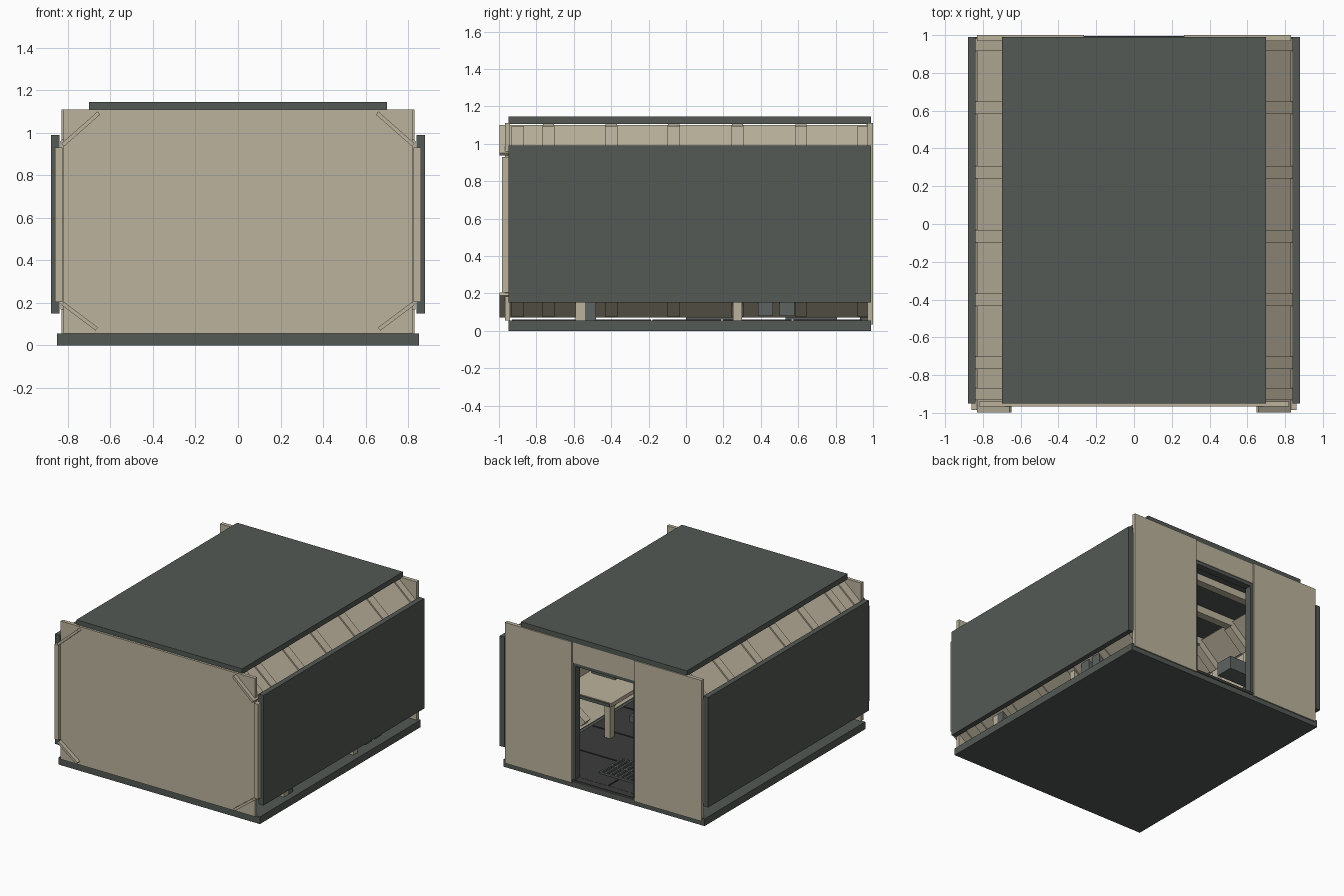
import bpy, bmesh

cube = bpy.data.objects.get("Cube")
if cube:
    bpy.data.objects.remove(cube, do_unlink=True)


def material(name, r, g, b):
    m = bpy.data.materials.new(name)
    m.use_nodes = True
    m.diffuse_color = (r, g, b, 1)
    bsdf = m.node_tree.nodes["Principled BSDF"]
    bsdf.inputs["Base Color"].default_value = (r, g, b, 1)
    bsdf.inputs["Roughness"].default_value = 0.8
    return m


BEIGE = material("warm beige", 0.50, 0.45, 0.34)
SLATE = material("dark slate", 0.088, 0.100, 0.090)
CHARCOAL = material("charcoal", 0.045, 0.045, 0.045)
GREY = material("equipment grey", 0.11, 0.125, 0.12)


def prism(name, profile, y0, y1, mat):
    """Extrude an xz outline from y0 to y1."""
    bm = bmesh.new()
    base = bm.faces.new([bm.verts.new((x, y0, z)) for x, z in profile])
    ext = bmesh.ops.extrude_face_region(bm, geom=[base])
    moved = [v for v in ext["geom"] if isinstance(v, bmesh.types.BMVert)]
    bmesh.ops.translate(bm, verts=moved, vec=(0, y1 - y0, 0))
    bmesh.ops.recalc_face_normals(bm, faces=bm.faces[:])
    mesh = bpy.data.meshes.new(name)
    bm.to_mesh(mesh)
    bm.free()
    mesh.materials.append(mat)
    ob = bpy.data.objects.new(name, mesh)
    bpy.context.collection.objects.link(ob)
    return ob


def box(name, x, y, z, mat):
    outline = [(x[0], z[0]), (x[1], z[0]), (x[1], z[1]), (x[0], z[1])]
    return prism(name, outline, y[0], y[1], mat)


def slanted(name, side, a, b, inward, y, mat):
    """Sloping plate whose outer face runs from a to b."""
    pts = [a, b, (b[0] + inward[0], b[1] + inward[1]),
           (a[0] + inward[0], a[1] + inward[1])]
    return prism(name, [(side * px, pz) for px, pz in pts], y[0], y[1], mat)


# Outer slabs
LENGTH = (-0.95, 0.99)
box("floor_slab", (-0.85, 0.85), LENGTH, (0, 0.055), SLATE)
box("roof_slab", (-0.70, 0.70), LENGTH, (1.105, 1.145), SLATE)
box("front_wall", (-0.82, 0.82), (-0.967, -0.94), (0.055, 1.11), BEIGE)

# Sides, chamfers, ribs and rear wall panels, mirrored
RIBS = [-0.90, -0.735, -0.40, -0.065, 0.275, 0.615, 0.95]
for side, label in ((1, "left"), (-1, "right")):
    def sx(a, b):
        return tuple(sorted((side * a, side * b)))

    box(label + "_side_panel", sx(0.84, 0.88), LENGTH, (0.15, 0.99), SLATE)
    box(label + "_side_liner", sx(0.825, 0.86), (-0.985, 0.96), (0.205, 0.93), BEIGE)
    slanted(label + "_top_chamfer", side, (0.83, 0.95), (0.66, 1.10),
            (-0.012, -0.014), (-0.998, 0.97), BEIGE)
    slanted(label + "_bottom_chamfer", side, (0.83, 0.19), (0.67, 0.07),
            (-0.012, 0.014), (-0.998, 0.97), BEIGE)
    for i, y in enumerate(RIBS):
        span = (y - 0.033, y + 0.033)
        n = "%s_%d" % (label, i)
        slanted("top_rib_" + n, side, (0.838, 0.957), (0.68, 1.096),
                (-0.055, -0.06), span, BEIGE)
        slanted("bottom_rib_" + n, side, (0.836, 0.184), (0.69, 0.074),
                (-0.055, 0.06), span, BEIGE)
        box("wall_rib_" + n, sx(0.80, 0.835), span, (0.17, 0.96), BEIGE)
    box(label + "_rear_panel", sx(0.265, 0.83), (0.97, 1.0), (0.035, 1.11), BEIGE)
    box(label + "_door_jamb", sx(0.245, 0.275), (0.93, 0.985), (0.055, 0.95), SLATE)

# Doorway
box("door_header", (-0.27, 0.27), (0.965, 0.99), (0.95, 1.108), BEIGE)
box("door_lintel", (-0.27, 0.27), (0.93, 0.985), (0.925, 0.955), SLATE)
box("door_sill", (-0.27, 0.27), (0.93, 0.995), (0.04, 0.06), CHARCOAL)

# Ceiling beams
for i, y in enumerate(RIBS[1:-1]):
    box("ceiling_beam_%d" % i, (-0.67, 0.67), (y - 0.03, y + 0.03), (1.05, 1.105), BEIGE)

# Floor tiles and grate
for i in range(5):
    y = -0.93 + i * 0.376
    for x in (-0.66, 0.005):
        box("floor_tile_%d" % i, (x, x + 0.655), (y, y + 0.366), (0.055, 0.061), CHARCOAL)
for i in range(9):
    x = -0.16 + i * 0.04
    box("grate_bar_%d" % i, (x - 0.007, x + 0.007), (0.54, 0.80), (0.06, 0.075), GREY)
for y in (0.54, 0.67, 0.80):
    box("grate_rail", (-0.17, 0.17), (y - 0.007, y + 0.007), (0.06, 0.075), GREY)

# Work table along the left wall
box("table_top", (0.40, 0.825), (-0.62, 0.33), (0.32, 0.35), BEIGE)
box("table_edge", (0.41, 0.82), (0.33, 0.338), (0.32, 0.345), SLATE)
for y, top in ((-0.565, 0.32), (0.275, 0.32)):
    for x in (0.43, 0.75):
        box("table_leg", (x, x + 0.05), (y - 0.025, y + 0.025), (0.055, top), BEIGE)
box("table_cabinet", (0.48, 0.80), (-0.54, -0.48), (0.055, 0.32), GREY)
box("table_console", (0.60, 0.80), (-0.45, 0.0), (0.35, 0.55), GREY)

# Equipment boxes beside the table
for y in (0.385, 0.50):
    box("equipment_box", (0.66, 0.805), (y, y + 0.08), (0.08, 0.20), GREY)

# Chair
box("chair_base", (0.0, 0.26), (0.0, 0.26), (0.06, 0.09), GREY)
box("chair_post", (0.10, 0.16), (0.10, 0.16), (0.09, 0.22), SLATE)
box("chair_seat", (-0.02, 0.28), (-0.02, 0.28), (0.22, 0.27), GREY)
box("chair_back", (-0.06, -0.02), (0.0, 0.26), (0.24, 0.52), GREY)

# Wall unit and rail on the right side
box("wall_unit", (-0.80, -0.45), (0.38, 0.52), (0.54, 0.64), GREY)
box("wall_rail", (-0.80, -0.76), (-0.9, 0.9), (0.56, 0.60), SLATE)
